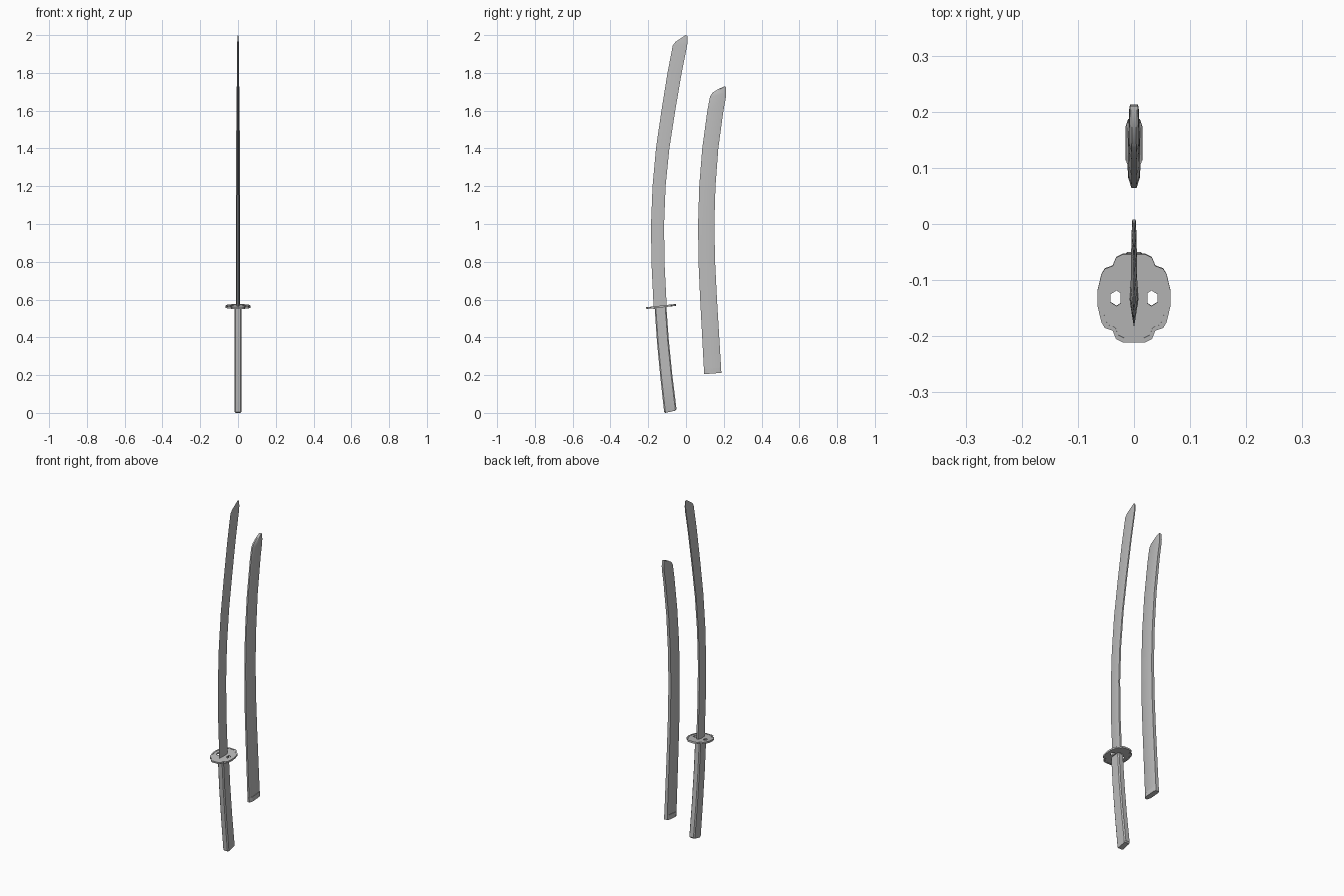
import bpy, bmesh, math
from mathutils import Matrix

if "Cube" in bpy.data.objects:
    bpy.data.objects.remove(bpy.data.objects["Cube"])

grey = bpy.data.materials.new("plain_grey")
grey.use_nodes = True
grey.diffuse_color = (0.5, 0.5, 0.5, 1)
grey.node_tree.nodes["Principled BSDF"].inputs["Base Color"].default_value = (0.5, 0.5, 0.5, 1)


def finish(obj):
    obj.data.materials.clear()
    obj.data.materials.append(grey)
    for o in bpy.context.selected_objects:
        o.select_set(False)
    obj.select_set(True)
    bpy.context.view_layer.objects.active = obj
    bpy.ops.object.shade_smooth_by_angle(angle=math.radians(25))


def loft(name, stations, section):
    """Station: front y, front z, back y, back z, half thickness.
    Section: (fraction front to back, thickness factor) for one side, mirrored to the other."""
    bm = bmesh.new()
    ring = [(t, w) for t, w in section] + [(t, -w) for t, w in reversed(section) if w > 0]
    rings = []
    for fy, fz, by, bz, half in stations:
        rings.append([bm.verts.new((w * half, fy + (by - fy) * t, fz + (bz - fz) * t))
                      for t, w in ring])
    n = len(ring)
    for a, b in zip(rings, rings[1:]):
        for i in range(n):
            j = (i + 1) % n
            bm.faces.new((a[i], a[j], b[j], b[i]))
    bm.faces.new(rings[0])
    bm.faces.new(rings[-1])
    bmesh.ops.recalc_face_normals(bm, faces=bm.faces)
    mesh = bpy.data.meshes.new(name)
    bm.to_mesh(mesh)
    bm.free()
    obj = bpy.data.objects.new(name, mesh)
    bpy.context.collection.objects.link(obj)
    finish(obj)


def flat_plate(name, loops, half):
    """Filled outline with holes, tilted to sit square on the handle."""
    curve = bpy.data.curves.new(name, "CURVE")
    curve.dimensions = "2D"
    curve.fill_mode = "BOTH"
    curve.extrude = half
    for loop in loops:
        spline = curve.splines.new("POLY")
        spline.points.add(len(loop) - 1)
        for p, (x, y) in zip(spline.points, loop):
            p.co = (x, y, 0, 1)
        spline.use_cyclic_u = True
    obj = bpy.data.objects.new(name, curve)
    bpy.context.collection.objects.link(obj)
    obj.matrix_world = Matrix.Translation((0, -0.132, 0.563)) @ Matrix.Rotation(0.11, 4, "X")
    for o in bpy.context.selected_objects:
        o.select_set(False)
    obj.select_set(True)
    bpy.context.view_layer.objects.active = obj
    bpy.ops.object.convert(target="MESH")
    finish(bpy.context.view_layer.objects.active)


# Curved blade with a fine front edge and a flat spine
loft("blade", [
    (-0.171, 0.55, -0.102, 0.56, 0.008),
    (-0.183, 0.80, -0.114, 0.80, 0.0075),
    (-0.185, 1.00, -0.116, 1.00, 0.007),
    (-0.177, 1.20, -0.108, 1.20, 0.0065),
    (-0.159, 1.40, -0.088, 1.40, 0.006),
    (-0.130, 1.60, -0.057, 1.60, 0.0055),
    (-0.098, 1.80, -0.023, 1.80, 0.005),
    (-0.070, 1.945, 0.006, 1.945, 0.0045),
    (-0.055, 1.965, 0.008, 1.965, 0.004),
    (-0.002, 2.00, 0.008, 1.995, 0.002),
], [(0, 0), (0.65, 1), (1, 0.7)])

# Handle with chamfered edges
loft("handle", [
    (-0.109, 0.0, -0.056, 0.012, 0.015),
    (-0.116, 0.006, -0.050, 0.019, 0.018),
    (-0.137, 0.20, -0.073, 0.205, 0.018),
    (-0.154, 0.38, -0.091, 0.385, 0.018),
    (-0.166, 0.558, -0.104, 0.564, 0.018),
], [(0, 0.7), (0.1, 1), (0.9, 1), (1, 0.7)])

# Scabbard, closed by a slanted tip
loft("scabbard", [
    (0.095, 0.225, 0.186, 0.235, 0.012),
    (0.075, 0.60, 0.164, 0.60, 0.011),
    (0.066, 0.80, 0.154, 0.80, 0.0105),
    (0.064, 1.00, 0.150, 1.00, 0.010),
    (0.070, 1.20, 0.156, 1.20, 0.010),
    (0.086, 1.40, 0.171, 1.40, 0.0095),
    (0.113, 1.60, 0.198, 1.60, 0.009),
    (0.127, 1.675, 0.212, 1.675, 0.009),
    (0.140, 1.695, 0.213, 1.695, 0.009),
    (0.172, 1.715, 0.213, 1.715, 0.008),
    (0.203, 1.728, 0.210, 1.728, 0.007),
], [(0, 0.45), (0.2, 1), (0.85, 1), (1, 0.8)])

# Collar at the scabbard mouth
loft("scabbard_mouth", [
    (0.096, 0.205, 0.187, 0.212, 0.015),
    (0.094, 0.232, 0.186, 0.240, 0.0145),
], [(0, 0.4), (0.2, 1), (0.85, 1), (1, 0.7)])

# Scalloped guard: one quarter outline mirrored into four lobes
quarter = [(0.065, 0.014), (0.058, 0.043), (0.052, 0.053), (0.038, 0.058),
           (0.032, 0.073), (0.02, 0.079)]
half = quarter + [(-x, y) for x, y in reversed(quarter)]
outline = half + [(-x, -y) for x, y in half]
inner = [(x * 0.88, y * 0.9) for x, y in outline]
hole = [(0.024, -0.009), (0.031, -0.014), (0.042, -0.007), (0.042, 0.007),
        (0.031, 0.014), (0.024, 0.009)]
flat_plate("guard_rim", [outline, inner], 0.005)
flat_plate("guard_plate", [inner, hole, [(-x, y) for x, y in hole]], 0.0035)
